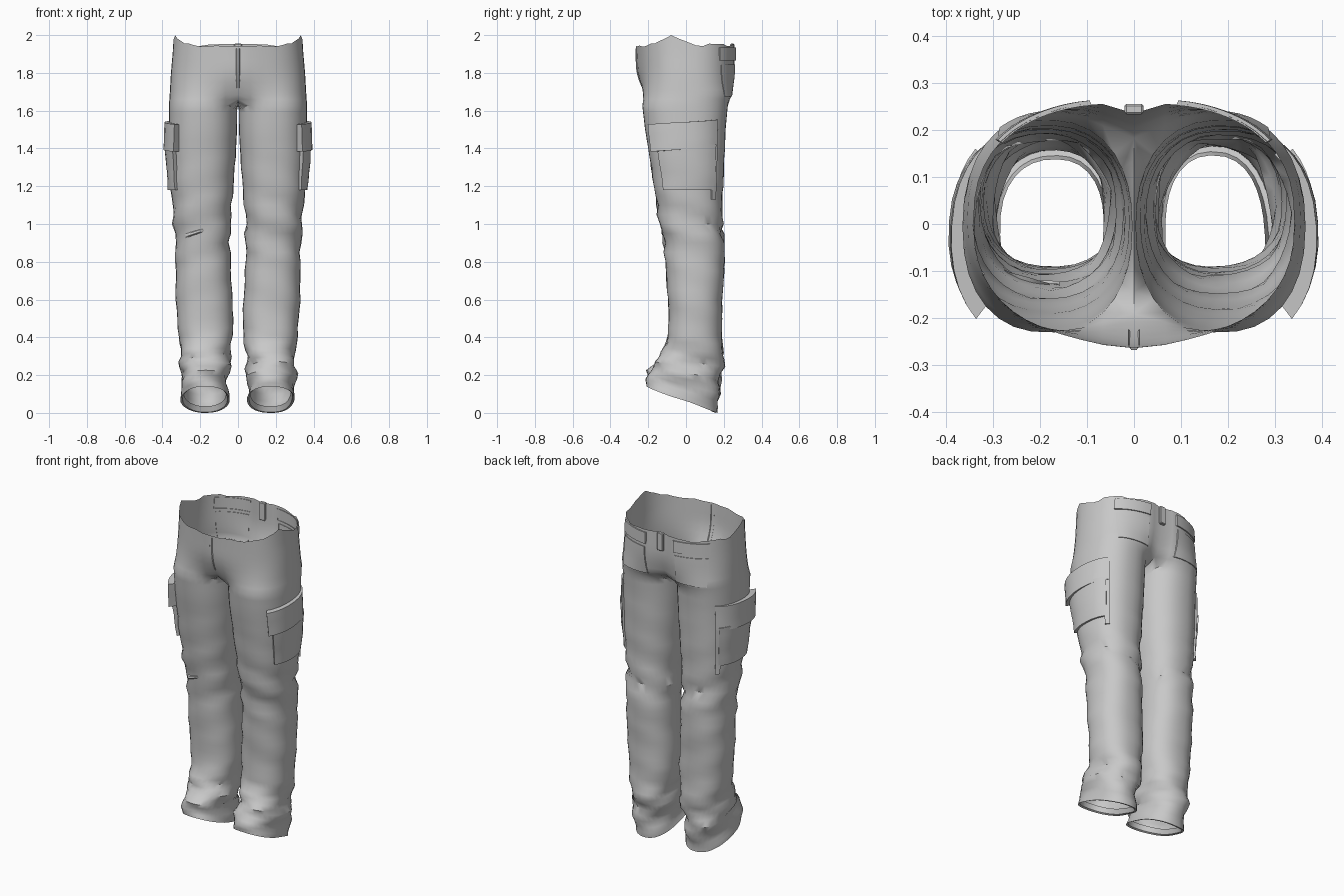
import bpy, bmesh, math, random
from mathutils import Vector

random.seed(4)
if "Cube" in bpy.data.objects:
    bpy.data.objects.remove(bpy.data.objects["Cube"])

cloth = bpy.data.materials.new("grey_cloth")
cloth.use_nodes = True
GREY = (0.58, 0.58, 0.58, 1)
cloth.diffuse_color = GREY
cloth.node_tree.nodes["Principled BSDF"].inputs["Base Color"].default_value = GREY

# Silhouette by height: z, inner x, outer x, front y, back y
PROFILE = [
    (1.95, .004, .342, -.250, .262), (1.80, .004, .355, -.245, .262),
    (1.68, .004, .362, -.238, .255), (1.63, .004, .366, -.232, .222),
    (1.50, .005, .366, -.217, .210), (1.40, .010, .365, -.200, .206),
    (1.20, .024, .358, -.170, .196), (1.08, .034, .345, -.150, .190),
    (1.00, .042, .338, -.140, .190), (0.90, .042, .333, -.115, .200),
    (0.80, .040, .330, -.110, .205), (0.60, .030, .330, -.096, .192),
    (0.50, .024, .322, -.090, .190), (0.38, .032, .312, -.100, .192),
    (0.28, .042, .300, -.135, .196), (0.18, .052, .302, -.195, .180),
    (0.12, .054, .300, -.205, .165), (0.07, .046, .300, -.210, .163)]
M, K = 25, 7               # columns on the outer arc and on the inner thigh
ARC = 140                  # the outer arc spans -ARC..ARC degrees
CROTCH = 1.66


def section(z):
    """Silhouette values at a height."""
    if z >= PROFILE[0][0]:
        return PROFILE[0][1:]
    for a, b in zip(PROFILE, PROFILE[1:]):
        if z >= b[0]:
            t = (a[0] - z) / (a[0] - b[0])
            return [p + (q - p) * t for p, q in zip(a[1:], b[1:])]
    return PROFILE[-1][1:]


def oval(deg, cx, cy, rx, ry, power):
    c, s = math.cos(math.radians(deg)), math.sin(math.radians(deg))
    return Vector((cx + rx * math.copysign(abs(c) ** power, c),
                   cy + ry * math.copysign(abs(s) ** power, s), 0))


def folds(deg, z, side):
    """Soft cloth creases, strongest at the knee and the ankle."""
    amp = (.002 + .007 * math.exp(-((z - .97) / .12) ** 2)
           + .010 * math.exp(-((z - .22) / .11) ** 2)) * min(1, max(0, (1.5 - z) * 4))
    a = math.radians(deg)
    return amp * (math.sin(34 * z + 2 * a + side) + .7 * math.sin(61 * z - 3 * a + 2 * side))


def leg_point(deg, z, side, offset=0):
    xi, xo, yf, yb = section(z)
    cx, cy = (xi + xo) / 2, (yf + yb) / 2
    p = oval(deg, cx, cy, (xo - xi) / 2, (yb - yf) / 2, .87)
    d = (p - Vector((cx, cy, 0))).normalized()
    p += d * (offset + folds(deg, z, side))
    p.x = max(p.x, .003)
    p.z = z - .07 * max(0, 1 - (z - .07) / .32) * math.sin(math.radians(deg))
    return p


def hip_point(deg, z, side, offset=0):
    xi, xo, yf, yb = section(z)
    p = oval(deg * 90 / ARC, 0, (yf + yb) / 2, xo, (yb - yf) / 2, .82)
    d = Vector((p.x, p.y, 0)).normalized()
    # centre bulge in front, cleft behind
    if deg < 0:
        p.y -= .015 * math.exp(-(p.x / .1) ** 2)
    else:
        p.y -= .026 * math.exp(-(p.x / .05) ** 2)
    w = min(1, max(0, (1.84 - z) / .18)) ** 2 * .65
    p = p.lerp(leg_point(deg, z, side), w) + d * offset
    if abs(deg) > ARC - .01:
        p.x = 0
    p.z = z
    return p


def surface(deg, z, side, offset=0):
    return (hip_point if z >= CROTCH else leg_point)(deg, z, side, offset)


def finish(bm, name, angle=35):
    bmesh.ops.remove_doubles(bm, verts=bm.verts, dist=.0002)
    bmesh.ops.recalc_face_normals(bm, faces=bm.faces)
    me = bpy.data.meshes.new(name)
    bm.to_mesh(me)
    bm.free()
    ob = bpy.data.objects.new(name, me)
    bpy.context.collection.objects.link(ob)
    me.materials.append(cloth)
    bpy.ops.object.select_all(action='DESELECT')
    ob.select_set(True)
    bpy.context.view_layer.objects.active = ob
    bpy.ops.object.shade_smooth_by_angle(angle=math.radians(angle))
    return ob


def bridge(bm, a, b, closed=False):
    n = len(a)
    for i in range(n if closed else n - 1):
        j = (i + 1) % n
        bm.faces.new((a[i], a[j], b[j], b[i]))


# Trousers: open hip rows that split into two closed leg tubes
bm = bmesh.new()
arc = [-ARC + 2 * ARC * i / (M - 1) for i in range(M)]
inner = [ARC + (360 - 2 * ARC) * (k + 1) / (K + 1) for k in range(K)]
ragged = [random.uniform(-.012, .006) for _ in arc]
hip_rows = [1.95, 1.91, 1.87, 1.83, 1.79, 1.75, 1.71, 1.685, CROTCH]
leg_rows = [1.625, 1.59] + [1.55 - .05 * i for i in range(23)] + \
           [.41, .37, .33, .30, .27, .24, .21, .18, .15, .12, .095, .07]


def flip(p, side):
    return Vector((p.x * side, p.y, p.z))


for side in (1, -1):
    prev = None
    for z in hip_rows:
        row = []
        for i, deg in enumerate(arc):
            p = hip_point(deg, z, side)
            if z == hip_rows[0]:      # torn upper edge, peaked at the sides
                peak = max(0, 1 - abs(deg + 23) / 38)
                p.z += ragged[i] * (1 - peak) + .05 * peak
            row.append(bm.verts.new(flip(p, side)))
        if prev:
            bridge(bm, prev, row)
        prev = row
    # crotch seam from back to front, dipping in the middle
    back, front = prev[-1].co.copy(), prev[0].co.copy()
    for k in range(K):
        t = (k + 1) / (K + 1)
        p = back.lerp(front, t)
        p.z -= .035 * math.sin(math.pi * t)
        prev = prev + [bm.verts.new(p)]
    for z in leg_rows:
        row = [bm.verts.new(flip(leg_point(d, z if d < ARC + 1 or z < 1.6 else z - .02, side), side))
               for d in arc + inner]
        bridge(bm, prev, row, True)
        prev = row
    # turned-in hem
    for inset, rise in ((.012, .004), (.020, .035)):
        row = []
        for d in arc + inner:
            p = leg_point(d, .07, side, -inset)
            p.z += rise
            row.append(bm.verts.new(flip(p, side)))
        bridge(bm, prev, row, True)
        prev = row
finish(bm, "trousers", 40)


def patch(name, side, a0, a1, z0, z1, offset, slant=0, na=10, nz=5):
    """Raised panel that follows the cloth, with side walls down to it."""
    bm = bmesh.new()
    grid = []
    for j in range(-1, nz + 2):
        row = []
        for i in range(-1, na + 2):
            ci, cj = min(max(i, 0), na), min(max(j, 0), nz)
            u, v = ci / na, cj / nz
            out = offset(u, v) if (i, j) == (ci, cj) else -.004
            p = surface(a0 + (a1 - a0) * u, z0 + (z1 - z0) * v + slant * (u - .5), side, out)
            row.append(bm.verts.new(flip(p, side)))
        grid.append(row)
    for a, b in zip(grid, grid[1:]):
        bridge(bm, a, b)
    return finish(bm, name, 30)


for side, word in ((1, "left"), (-1, "right")):
    # Cargo pocket and its flap on the outer thigh
    patch(word + "_cargo_pocket", side, -40, 42, 1.18, 1.42,
          lambda u, v: .016 + .010 * v - .006 * u)
    patch(word + "_pocket_gusset", side, 38, 48, 1.13, 1.42,
          lambda u, v: .010, 0, 2, 5)
    patch(word + "_pocket_flap", side, -48, 48, 1.395, 1.54,
          lambda u, v: .046 - .034 * u - .006 * v, .025)
    # Waistband and seat panel behind
    patch(word + "_back_waistband", side, 58, 122, 1.865, 1.935,
          lambda u, v: .007, 0, 10, 3)
    patch(word + "_seat_panel", side, 62, 120, 1.675, 1.845,
          lambda u, v: .004, 0, 8, 4)

# Belt loop at the centre back
bm = bmesh.new()
bmesh.ops.create_cube(bm, size=1)
for v in bm.verts:
    v.co = Vector((v.co.x * .04, .245 + v.co.y * .022, 1.90 + v.co.z * .11))
bmesh.ops.bevel(bm, geom=bm.edges[:], offset=.004, segments=1, affect='EDGES')
finish(bm, "back_belt_loop")

# Fly seam, a thin strip down the centre front
bm = bmesh.new()
prev = None
for i in range(7):
    z = 1.93 - .035 * i
    y = hip_point(-ARC, z, 1).y
    row = [bm.verts.new((x, y - d, z)) for x, d in ((-.012, -.004), (-.006, .004), (.006, .004), (.012, -.004))]
    if prev:
        bridge(bm, prev, row)
    prev = row
finish(bm, "fly_seam")

# Torn crease across the right knee
bm = bmesh.new()
prev = None
for i in range(7):
    t = i / 6
    row = [bm.verts.new(flip(leg_point(-55 - 45 * t, .935 + .04 * t + dz, -1,
                                       o * math.sin(math.pi * t) - .002), -1))
           for dz, o in ((.015, .0), (.006, .014), (-.006, .012), (-.012, .0))]
    if prev:
        bridge(bm, prev, row)
    prev = row
finish(bm, "right_knee_crease")
